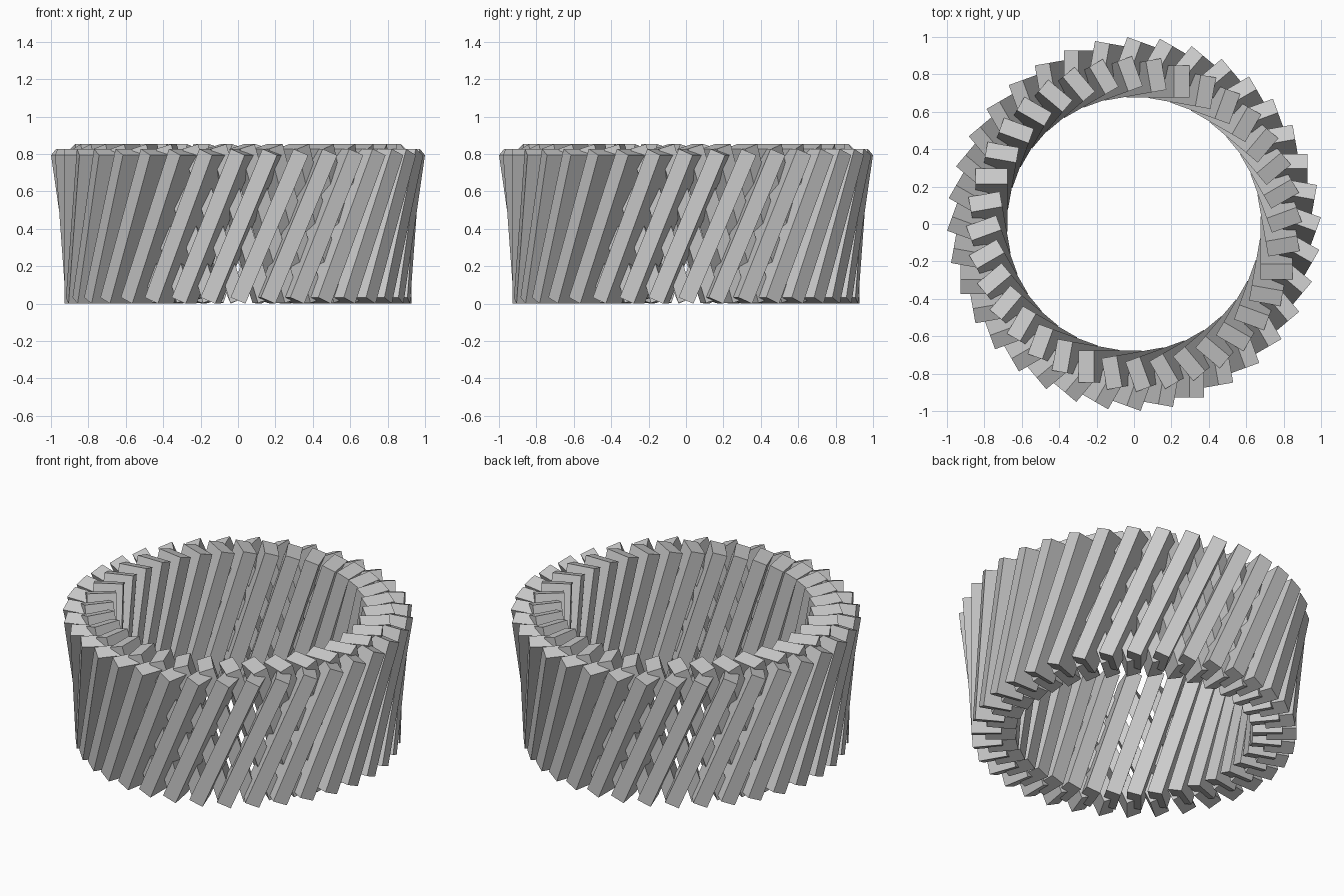
import bpy
import bmesh
import math
from mathutils import Matrix

old = bpy.data.objects.get("Cube")
if old:
    bpy.data.objects.remove(old, do_unlink=True)

COUNT = 36
DEPTH, WIDTH, LENGTH = 0.17, 0.086, 0.862   # bar size: radial, tangential, along
BASE_Z = WIDTH / 2 * math.sin(0.4)          # lifts the lowest tilted corner to the ground

grey = bpy.data.materials.new("plain_grey")
grey.use_nodes = True
colour = (0.6, 0.6, 0.6, 1.0)
grey.diffuse_color = colour
grey.node_tree.nodes["Principled BSDF"].inputs["Base Color"].default_value = colour


def bar_ring(name, radius, lean):
    """Ring of bars standing on their base centres, leaning sideways by an angle."""
    bm = bmesh.new()
    size = Matrix.Diagonal((DEPTH, WIDTH, LENGTH, 1))
    bar = (Matrix.Translation((radius, 0, BASE_Z))
           @ Matrix.Rotation(-lean, 4, 'X')
           @ Matrix.Translation((0, 0, LENGTH / 2)) @ size)
    for i in range(COUNT):
        turn = Matrix.Rotation(math.tau * i / COUNT, 4, 'Z')
        bmesh.ops.create_cube(bm, size=1, matrix=turn @ bar)
    mesh = bpy.data.meshes.new(name)
    bm.to_mesh(mesh)
    bm.free()
    mesh.materials.append(grey)
    obj = bpy.data.objects.new(name, mesh)
    bpy.context.collection.objects.link(obj)
    return obj


# Two rings of bars leaning in opposite directions
bar_ring("outer_bars", 0.842, 0.4)
bar_ring("inner_bars", 0.762, -0.3)
